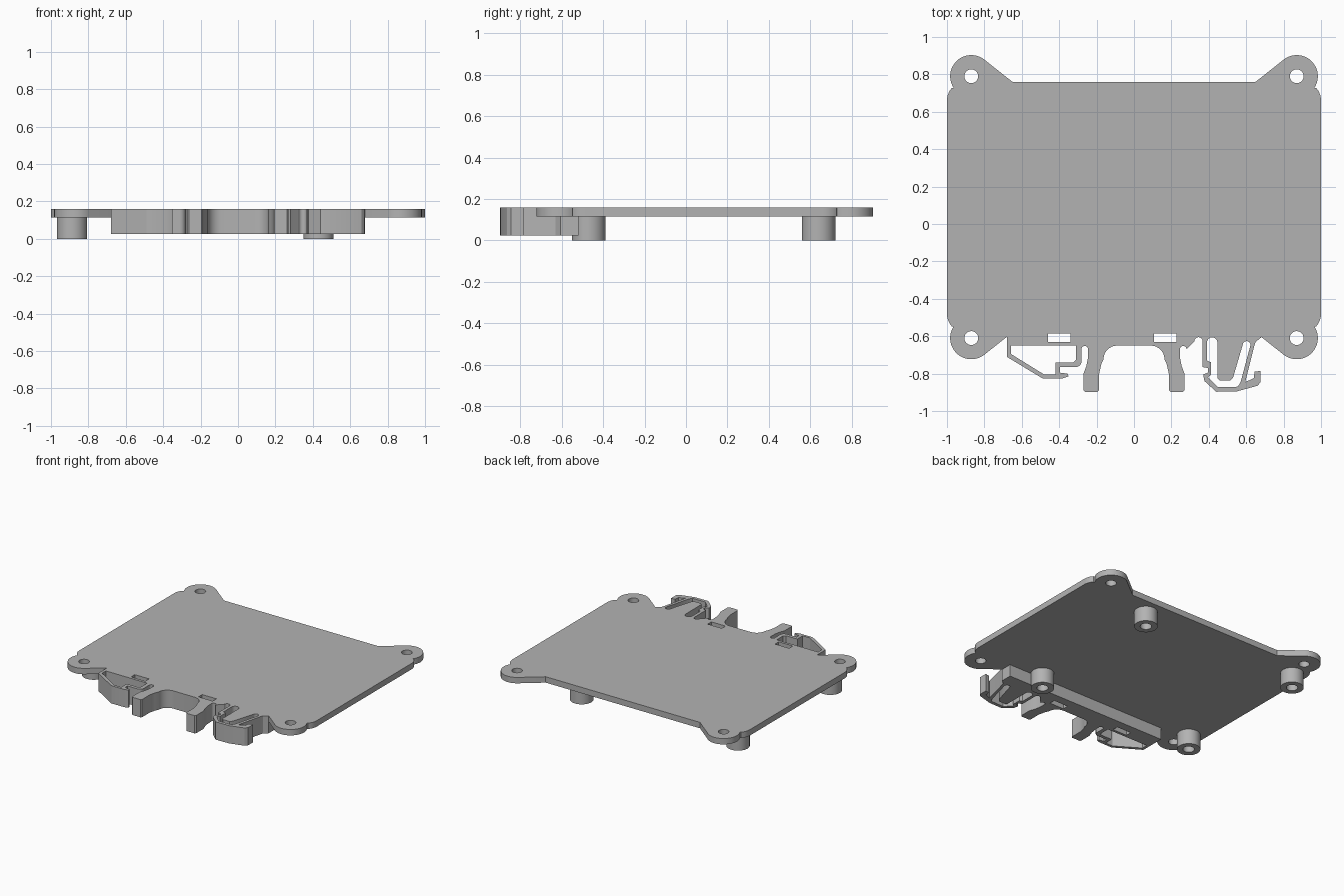
import bpy
import bmesh
from math import cos, sin, radians

cube = bpy.data.objects.get("Cube")
if cube:
    bpy.data.objects.remove(cube, do_unlink=True)

grey = bpy.data.materials.new("light grey plastic")
grey.use_nodes = True
colour = (0.45, 0.45, 0.45, 1)
grey.diffuse_color = colour
grey.node_tree.nodes["Principled BSDF"].inputs["Base Color"].default_value = colour

TOP, PLATE_BOTTOM, CLIP_BOTTOM = 0.16, 0.115, 0.025
MID_Y = 0.09


def arc(cx, cy, r, start, end, steps=16):
    angles = [radians(start + (end - start) * i / steps) for i in range(steps + 1)]
    return [(cx + r * cos(a), cy + r * sin(a)) for a in angles]


def circle(cx, cy, r):
    return arc(cx, cy, r, 0, 360, 40)[:-1]


def box(x0, y0, x1, y1):
    return [(x0, y0), (x1, y0), (x1, y1), (x0, y1)]


def flip_x(points):
    return [(-x, y) for x, y in reversed(points)]


def extrude(name, outlines, z0, z1):
    """Fill nested outlines, inner ones become holes, and give them height."""
    curve = bpy.data.curves.new(name, 'CURVE')
    curve.dimensions = '2D'
    curve.fill_mode = 'BOTH'
    curve.extrude = (z1 - z0) / 2
    for points in outlines:
        spline = curve.splines.new('POLY')
        spline.points.add(len(points) - 1)
        for p, (x, y) in zip(spline.points, points):
            p.co = (x, y, 0, 1)
        spline.use_cyclic_u = True
    temp = bpy.data.objects.new(name + "_outline", curve)
    bpy.context.collection.objects.link(temp)
    graph = bpy.context.evaluated_depsgraph_get()
    mesh = bpy.data.meshes.new_from_object(temp.evaluated_get(graph))
    bpy.data.objects.remove(temp, do_unlink=True)
    bpy.data.curves.remove(curve)
    # Weld the caps to the walls
    bm = bmesh.new()
    bm.from_mesh(mesh)
    bmesh.ops.remove_doubles(bm, verts=bm.verts, dist=0.0001)
    bmesh.ops.translate(bm, verts=bm.verts, vec=(0, 0, (z0 + z1) / 2))
    bmesh.ops.recalc_face_normals(bm, faces=bm.faces)
    bm.to_mesh(mesh)
    bm.free()
    mesh.name = name
    mesh.materials.clear()
    mesh.materials.append(grey)
    obj = bpy.data.objects.new(name, mesh)
    bpy.context.collection.objects.link(obj)
    bpy.ops.object.select_all(action='DESELECT')
    obj.select_set(True)
    bpy.context.view_layer.objects.active = obj
    bpy.ops.object.shade_smooth_by_angle(angle=radians(30))
    return obj


# Mounting plate: one corner with its screw lug, mirrored both ways
corner = [(0.65, 0.67)] + arc(0.87, 0.70, 0.113, 127, -33, 24) + arc(0.9, 0.57, 0.1, 42, 0, 8)
back_half = flip_x(corner) + corner
plate = [(x, y + MID_Y) for x, y in back_half]
plate += [(-x, MID_Y - y) for x, y in back_half]
lug_holes = [circle(sx * 0.87, MID_Y + sy * 0.70, 0.037) for sx in (-1, 1) for sy in (-1, 1)]
extrude("mounting_plate", [plate] + lug_holes, PLATE_BOTTOM, TOP)

# Hollow standoffs under the plate
for side, x in (("right", -0.887), ("left", 0.43)):
    for end, y in (("front", -0.47), ("back", 0.64)):
        extrude(f"standoff_{end}_{side}", [circle(x, y, 0.081), circle(x, y, 0.04)],
                0, PLATE_BOTTOM)

# Rail clip: right hook, two legs, left latch, all in one outline
right_hook = [(-0.68, -0.52), (-0.68, -0.71), (-0.49, -0.825), (-0.38, -0.825),
              (-0.35, -0.815), (-0.355, -0.80), (-0.395, -0.795), (-0.395, -0.765)]
right_hook += arc(-0.312, -0.733, 0.032, -90, 0, 6)
right_leg = arc(-0.263, -0.67, 0.018, 180, 0, 8)
right_leg += [(-0.247, -0.72), (-0.255, -0.76), (-0.27, -0.80), (-0.27, -0.888), (-0.262, -0.897),
              (-0.194, -0.897), (-0.186, -0.888), (-0.186, -0.80), (-0.175, -0.75)]
right_leg += arc(-0.09, -0.723, 0.073, 180, 90, 8)
latch = [(0.30, -0.65)] + arc(0.345, -0.627, 0.022, 180, 0, 8)
latch += [(0.367, -0.765), (0.395, -0.77), (0.395, -0.795), (0.37, -0.805), (0.377, -0.84),
          (0.44, -0.897), (0.55, -0.895), (0.66, -0.865), (0.677, -0.845), (0.677, -0.785),
          (0.645, -0.79), (0.64, -0.825), (0.595, -0.845), (0.645, -0.645), (0.65, -0.63),
          (0.68, -0.607), (0.68, -0.52)]
clip = right_hook + right_leg + flip_x(right_leg) + latch

# Openings in the clip: hook window, gap around the latch tongue, two slots
hook_window = [(-0.658, -0.65), (-0.658, -0.695), (-0.48, -0.805), (-0.42, -0.805), (-0.42, -0.74),
               (-0.325, -0.74), (-0.31, -0.725), (-0.31, -0.65)]
tongue_gap = [(0.39, -0.73), (0.413, -0.74), (0.413, -0.805), (0.395, -0.82), (0.447, -0.872),
              (0.555, -0.87), (0.57, -0.845)]
tongue_gap += arc(0.602, -0.647, 0.021, 0, 180, 8)
tongue_gap += [(0.53, -0.82), (0.515, -0.837), (0.46, -0.837), (0.447, -0.825)]
tongue_gap += arc(0.418, -0.634, 0.028, 0, 180, 8)
slots = [box(x, -0.63, x + 0.12, -0.585) for x in (-0.46, 0.108)]
extrude("rail_clip", [clip, hook_window, tongue_gap] + slots, CLIP_BOTTOM, TOP)
